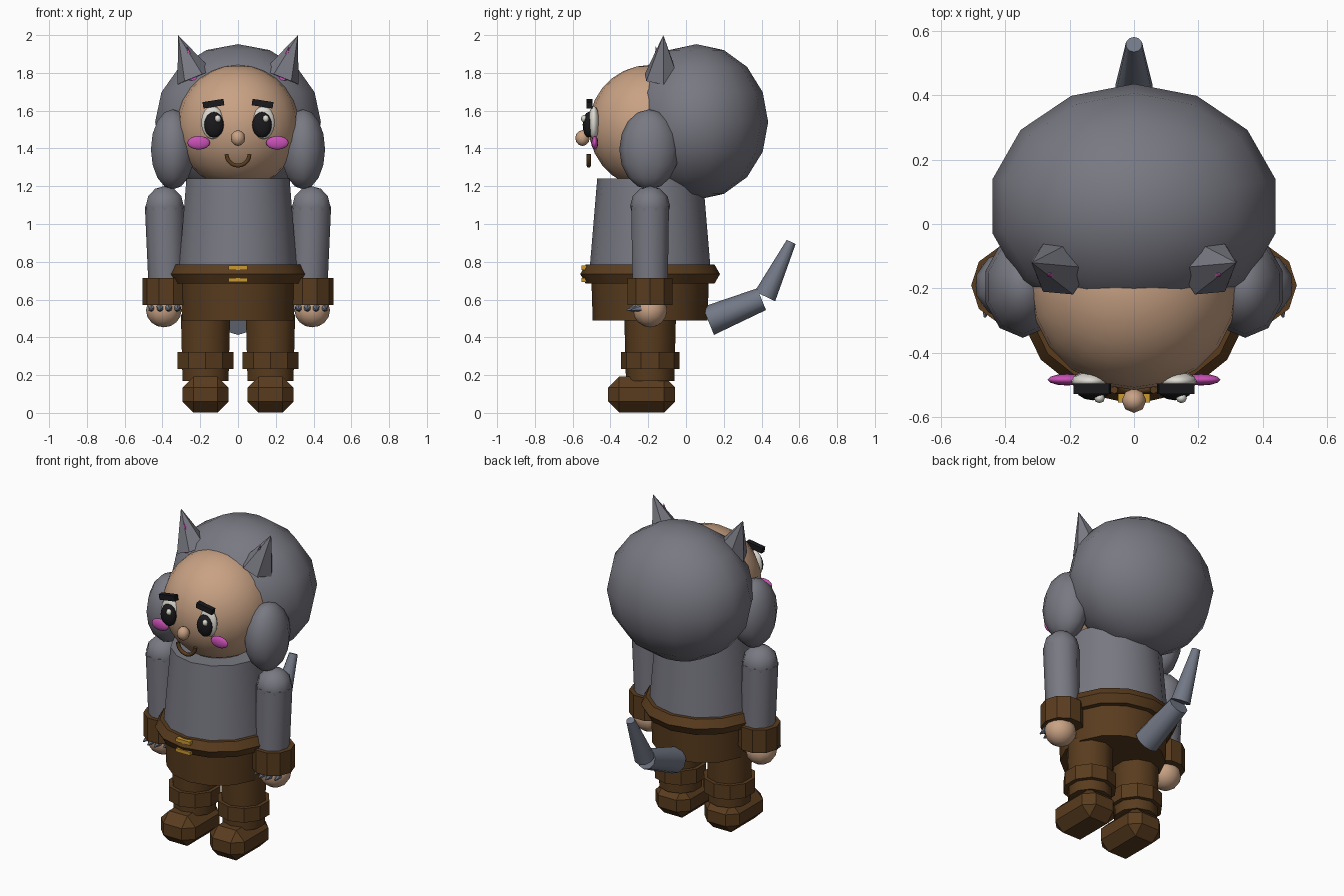
import bpy, math
from mathutils import Vector

if "Cube" in bpy.data.objects:
    bpy.data.objects.remove(bpy.data.objects["Cube"])


def colour(name, rgb):
    m = bpy.data.materials.new(name)
    m.diffuse_color = (*rgb, 1)
    m.use_nodes = True
    m.node_tree.nodes["Principled BSDF"].inputs["Base Color"].default_value = m.diffuse_color
    return m


FUR = colour("grey fur", (0.19, 0.19, 0.225))
SKIN = colour("skin", (0.58, 0.36, 0.23))
BROWN = colour("brown leather", (0.10, 0.045, 0.013))
PINK = colour("pink", (0.58, 0.08, 0.46))
BLACK = colour("black", (0.01, 0.01, 0.012))
WHITE = colour("eye white", (0.72, 0.70, 0.64))
GOLD = colour("gold", (0.60, 0.32, 0.03))
CLAW = colour("blue grey", (0.17, 0.19, 0.24))


def finish(name, mat, angle=None):
    o = bpy.context.object
    o.name = name
    o.data.materials.append(mat)
    if angle:
        bpy.ops.object.shade_smooth_by_angle(angle=math.radians(angle))
    return o


def ball(name, mat, loc, size, seg=14, rings=8):
    bpy.ops.mesh.primitive_uv_sphere_add(segments=seg, ring_count=rings, radius=1, location=loc)
    bpy.context.object.scale = size
    return finish(name, mat, 80)


def tube(name, mat, a, b, r1, r2, seg=14, spin=0, angle=50):
    """Tapered cylinder from point a to point b."""
    a, b = Vector(a), Vector(b)
    bpy.ops.mesh.primitive_cone_add(vertices=seg, radius1=r1, radius2=r2,
                                    depth=(b - a).length, location=(a + b) / 2)
    o = bpy.context.object
    o.rotation_euler = (b - a).to_track_quat('Z', 'Y').to_euler()
    if abs((b - a).x) + abs((b - a).y) < 1e-6:
        o.rotation_euler = (0, 0, spin)
    return finish(name, mat, angle)


def box(name, mat, loc, size, rot=0, bevel=0):
    bpy.ops.mesh.primitive_cube_add(size=1, location=loc, rotation=(0, rot, 0))
    o = bpy.context.object
    o.scale = size
    bpy.ops.object.transform_apply(location=False, rotation=False, scale=True)
    if bevel:
        mod = o.modifiers.new("chamfer", 'BEVEL')
        mod.width, mod.segments = bevel, 1
    return finish(name, mat)


CY = -0.19  # depth of the body axis

# Head, hood and torso
ball("hood", FUR, (0, 0.055, 1.54), (0.45, 0.38, 0.412))
ball("head", SKIN, (0, CY, 1.515), (0.325, 0.325, 0.327), 20, 14)
tube("torso", FUR, (0, CY, 0.74), (0, CY, 1.24), 0.322, 0.28)
tube("hips", BROWN, (0, CY, 0.49), (0, CY, 0.74), 0.304, 0.312)

# Belt and buckle
bpy.ops.mesh.primitive_torus_add(location=(0, CY, 0.735), rotation=(0, 0, math.pi / 2),
                                 major_segments=14, minor_segments=6,
                                 major_radius=0.313, minor_radius=0.057)
finish("belt", BROWN, 50)
for z in (0.704, 0.768):
    box("buckle_bar", GOLD, (0, -0.54, z), (0.10, 0.028, 0.022))

# Nose and mouth
ball("nose", SKIN, (0, -0.548, 1.455), (0.038, 0.038, 0.042), 8, 6)
curve = bpy.data.curves.new("mouth", 'CURVE')
curve.dimensions = '3D'
curve.bevel_depth, curve.bevel_resolution, curve.use_fill_caps = 0.012, 1, True
line = curve.splines.new('POLY')
line.points.add(10)
for i, p in enumerate(line.points):
    t = math.pi * (1 + i / 10)
    p.co = (0.061 * math.cos(t), -0.515, 1.37 + 0.061 * math.sin(t), 1)
curve.materials.append(BROWN)
bpy.context.collection.objects.link(bpy.data.objects.new("mouth", curve))

for s in (-1, 1):
    # Eyes, brows, cheeks
    ball("eye_white", WHITE, (s * 0.135, -0.488, 1.537), (0.06, 0.03, 0.088), 12, 8)
    ball("pupil", BLACK, (s * 0.127, -0.515, 1.525), (0.052, 0.032, 0.068), 12, 8)
    ball("eye_glint", WHITE, (s * 0.127 + 0.02, -0.54, 1.558), (0.017, 0.016, 0.019), 8, 6)
    box("eyebrow", BLACK, (s * 0.13, -0.511, 1.637), (0.112, 0.032, 0.034), s * math.radians(9))
    ball("cheek", PINK, (s * 0.208, -0.483, 1.43), (0.06, 0.018, 0.036), 12, 8)

    # Hood side puffs and pointed ears
    ball("hood_puff", FUR, (s * 0.345, -0.195, 1.395), (0.122, 0.158, 0.212), 10, 8)
    tube("ear", FUR, (s * 0.228, -0.128, 1.775), (s * 0.317, -0.12, 2.0), 0.1, 0, 6, angle=None)
    tube("inner_ear", PINK, (s * 0.225, -0.138, 1.77), (s * 0.27, -0.16, 1.94), 0.05, 0, 5, angle=None)

    # Arms, cuffs, hands
    ball("shoulder", FUR, (s * 0.388, CY, 1.095), (0.106, 0.106, 0.106), 10, 6)
    tube("arm", FUR, (s * 0.375, CY, 0.65), (s * 0.388, CY, 1.095), 0.098, 0.105, 10)
    tube("cuff", BROWN, (s * 0.38, CY, 0.57), (s * 0.38, CY, 0.715), 0.125, 0.125, 10, math.pi / 2, 30)
    ball("hand", SKIN, (s * 0.393, CY, 0.543), (0.094, 0.09, 0.09), 12, 8)
    for k in (-0.066, -0.022, 0.022, 0.066):
        y = CY - math.sqrt(0.092 ** 2 - k ** 2)
        tube("claw", CLAW, (s * 0.39 + k, y + 0.015, 0.555),
             (s * 0.39 + k * 1.1, y - 0.035, 0.545), 0.022, 0.004, 6, angle=None)

    # Legs, boot cuffs, shoes
    x = s * 0.172
    tube("leg", BROWN, (x, CY, 0.17), (x, CY, 0.52), 0.128, 0.137, 10)
    tube("boot_cuff", BROWN, (x, CY, 0.233), (x, CY, 0.323), 0.155, 0.155, 10, angle=30)
    box("shoe", BROWN, (x, -0.235, 0.097), (0.244, 0.355, 0.19), bevel=0.058)

# Bent tail
tube("tail_base", CLAW, (0, 0.118, 0.487), (0, 0.40, 0.602), 0.08, 0.062, 10)
tube("tail_tip", CLAW, (0, 0.418, 0.617), (0, 0.557, 0.905), 0.06, 0.026, 10)
